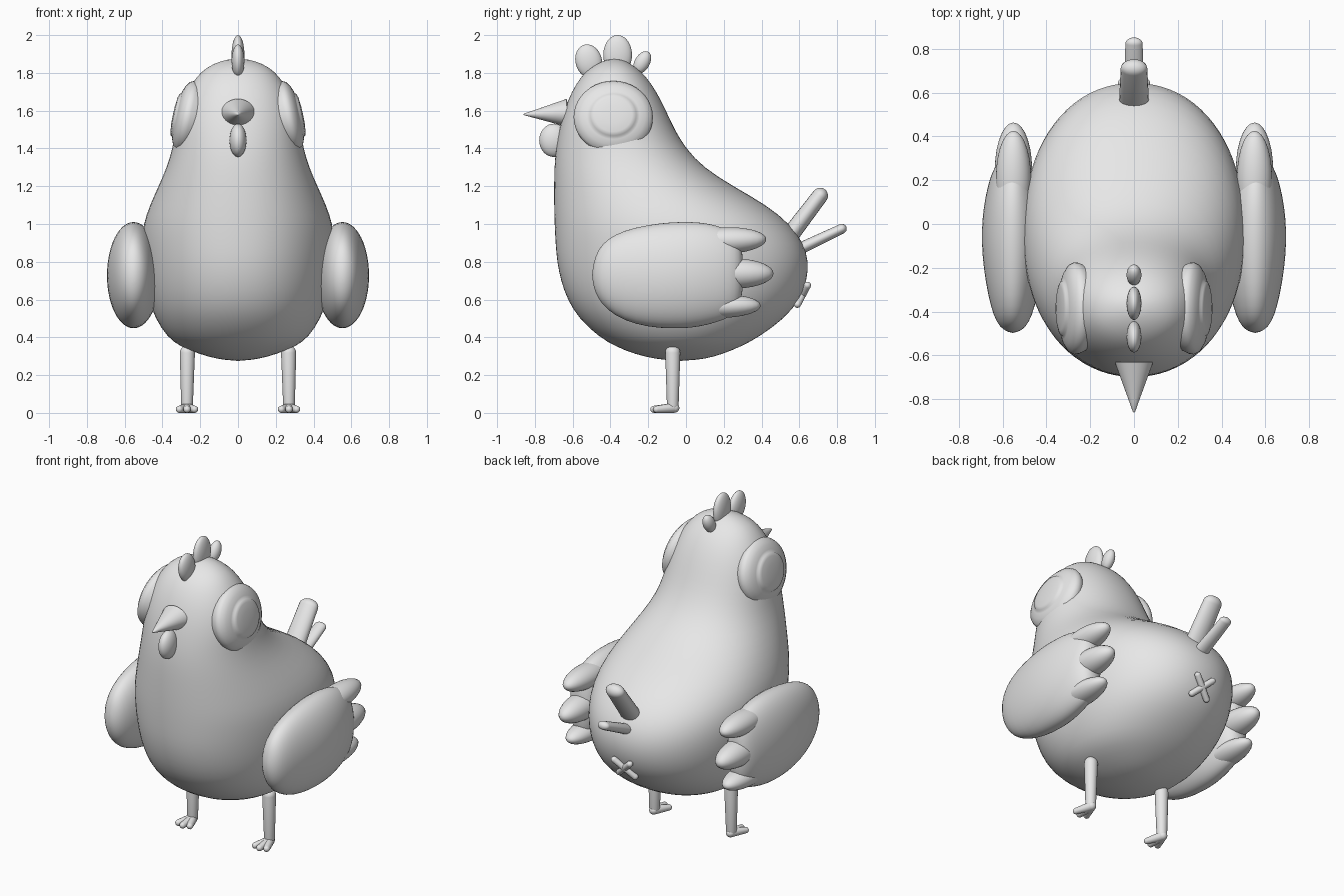
import bpy, bmesh, math
from mathutils import Matrix, Vector

if "Cube" in bpy.data.objects:
    bpy.data.objects.remove(bpy.data.objects["Cube"])

grey = bpy.data.materials.new("plain_grey")
grey.diffuse_color = (0.8, 0.8, 0.8, 1)
grey.use_nodes = True
grey.node_tree.nodes["Principled BSDF"].inputs["Base Color"].default_value = grey.diffuse_color


def finish(name, bm, mat=None, subsurf=0, angle=40):
    """Turn a bmesh into a smooth shaded object."""
    if mat is not None:
        bm.transform(mat)
    bmesh.ops.recalc_face_normals(bm, faces=bm.faces)
    me = bpy.data.meshes.new(name)
    bm.to_mesh(me)
    bm.free()
    me.materials.append(grey)
    ob = bpy.data.objects.new(name, me)
    bpy.context.collection.objects.link(ob)
    bpy.ops.object.select_all(action='DESELECT')
    ob.select_set(True)
    bpy.context.view_layer.objects.active = ob
    bpy.ops.object.shade_smooth_by_angle(angle=math.radians(angle))
    if subsurf:
        ob.modifiers.new("smooth", 'SUBSURF').levels = subsurf
        ob.modifiers["smooth"].render_levels = subsurf
    return ob


def skin_rings(rings, start, end):
    """Bridge rings of points and close both ends with a fan."""
    bm = bmesh.new()
    vs = [[bm.verts.new(p) for p in r] for r in rings]
    n = len(vs[0])
    for a, b in zip(vs, vs[1:]):
        for i in range(n):
            j = (i + 1) % n
            bm.faces.new((a[i], a[j], b[j], b[i]))
    for ring, tip in ((vs[0], start), (vs[-1], end)):
        t = bm.verts.new(tip)
        for i in range(n):
            bm.faces.new((ring[i], ring[(i + 1) % n], t))
    return bm


def circle(n, power=2.0):
    out = []
    for i in range(n):
        t = 2 * math.pi * i / n
        c, s = math.cos(t), math.sin(t)
        e = 2 / power
        out.append((math.copysign(abs(c) ** e, c), math.copysign(abs(s) ** e, s)))
    return out


def lathe(name, profile, mat, n=32, angle=40):
    """Spin (radius, height) points round local z."""
    rings = [[(r * c, r * s, h) for c, s in circle(n)] for r, h in profile[1:-1]]
    bm = skin_rings(rings, (0, 0, profile[0][1]), (0, 0, profile[-1][1]))
    return finish(name, bm, mat, angle=angle)


def ellipsoid(name, centre, radii, tilt=0):
    """Ellipsoid tilted about the x axis (degrees)."""
    bm = bmesh.new()
    bmesh.ops.create_uvsphere(bm, u_segments=28, v_segments=18, radius=1)
    mat = (Matrix.Translation(centre) @ Matrix.Rotation(math.radians(tilt), 4, 'X')
           @ Matrix.Diagonal((*radii, 1)))
    return finish(name, bm, mat)


def capsule(name, a, b, ra, rb, wide=1.0, n=20):
    """Round-ended rod from a to b, widened sideways along x."""
    a, b = Vector(a), Vector(b)
    d = b - a
    length = d.length
    z = d.normalized()
    x = (Vector((1, 0, 0)) - z * z.x).normalized()
    y = z.cross(x)
    mat = Matrix.Translation(a) @ Matrix((x, y, z)).transposed().to_4x4()
    mat = mat @ Matrix.Diagonal((wide, 1, 1, 1))
    arc = [math.pi / 2 * k / 6 for k in range(7)]
    prof = [(ra * math.sin(t), -ra * math.cos(t)) for t in arc]
    prof += [(rb * math.cos(t), length + rb * math.sin(t)) for t in arc]
    return lathe(name, prof, mat, n, 60)


# Body and head in one: height, front y, back y, half width
body = [(.285, -.16, .10, .11), (.31, -.27, .19, .20), (.35, -.37, .29, .305),
        (.40, -.46, .385, .375), (.5, -.57, .525, .44), (.6, -.63, .605, .475),
        (.7, -.665, .643, .495), (.8, -.685, .652, .507), (.9, -.693, .625, .512),
        (1.0, -.698, .552, .503), (1.1, -.70, .43, .468), (1.2, -.70, .25, .422),
        (1.3, -.698, .092, .378), (1.4, -.69, 0, .347), (1.5, -.672, -.06, .333),
        (1.6, -.646, -.105, .312), (1.7, -.607, -.155, .273), (1.78, -.557, -.21, .22),
        (1.83, -.505, -.265, .167), (1.865, -.44, -.32, .09)]
rings = [[(w * c, (f + b) / 2 + (b - f) / 2 * s, z) for c, s in circle(40, 2.12)]
         for z, f, b, w in body]
finish("body", skin_rings(rings, (0, -.03, .274), (0, -.375, 1.878)), subsurf=1, angle=180)

# Beak
cone = [(0, -.02), (1, 0), (.75, .06), (.5, .12), (.25, .18), (.07, .225), (0, .232)]
mat = (Matrix.Translation((0, -.63, 1.588)) @ Matrix.Rotation(math.radians(92), 4, 'X')
       @ Matrix.Diagonal((.088, .074, 1, 1)))
lathe("beak", cone, mat)

# Wattle and comb
ellipsoid("wattle", (0, -.70, 1.443), (.045, .077, .088))
ellipsoid("comb_front", (0, -.515, 1.862), (.034, .07, .09), 15)
ellipsoid("comb_middle", (0, -.362, 1.895), (.034, .076, .105))
ellipsoid("comb_back", (0, -.232, 1.855), (.034, .04, .065), -30)

# Tail feathers
capsule("tail_feather_upper", (0, .52, .90), (0, .71, 1.15), .048, .042, 1.45)
capsule("tail_feather_lower", (0, .50, .82), (0, .825, .975), .034, .026, 1.5)

# Small crossed mark under the tail
for s in (-1, 1):
    capsule("rear_cross", (-.055 * s, .59, .575), (.055 * s, .643, .675), .019, .019)

# Wing outline: y, low z, high z, half thickness
wing = [(-.49, .67, .79, .03), (-.47, .61, .86, .06), (-.42, .545, .92, .088),
        (-.33, .487, .968, .113), (-.2, .452, .998, .135), (-.08, .444, 1.012, .144),
        (.03, .447, 1.014, .14), (.12, .466, 1.005, .127), (.2, .49, .982, .108),
        (.26, .525, .95, .085), (.295, .585, .90, .055)]

# Eye profile: domed plate with a stepped inner disc
eye = [(0, -.06), (.19, -.05), (.208, -.015), (.21, .005), (.2, .025), (.17, .044), (.14, .055),
       (.126, .058), (.121, .066), (.1, .072), (.05, .077), (0, .078)]

for s, side in ((1, "right"), (-1, "left")):
    # Eyes
    mat = (Matrix.Diagonal((s, 1, 1, 1)) @ Matrix.Translation((.268, -.385, 1.565))
           @ Matrix.Rotation(math.radians(78), 4, 'Y') @ Matrix.Diagonal((.93, 1, 1, 1)))
    lathe("eye_" + side, eye, mat, 40, 50)

    # Wing with three finger feathers
    rings = [[(s * (.553 + t * c), y, (lo + hi) / 2 + (hi - lo) / 2 * k)
              for c, k in circle(28)] for y, lo, hi, t in wing]
    bm = skin_rings(rings, (s * .553, -.498, .73), (s * .553, .305, .74))
    finish("wing_" + side, bm, subsurf=1, angle=180)
    ellipsoid("wing_feather_top_" + side, (s * .55, .21, .912), (.08, .215, .07), 2)
    ellipsoid("wing_feather_middle_" + side, (s * .55, .25, .738), (.085, .213, .08))
    ellipsoid("wing_feather_low_" + side, (s * .55, .19, .565), (.08, .205, .062), 1)

    # Leg and toes
    capsule("leg_" + side, (s * .27, -.07, .04), (s * .268, -.07, .318), .031, .04)
    for k in (-1, 0, 1):
        capsule("toe_" + side, (s * .27, -.062, .027), (s * .27 + k * .04, -.17 + .015 * abs(k), .019),
                .027, .019, n=14)
